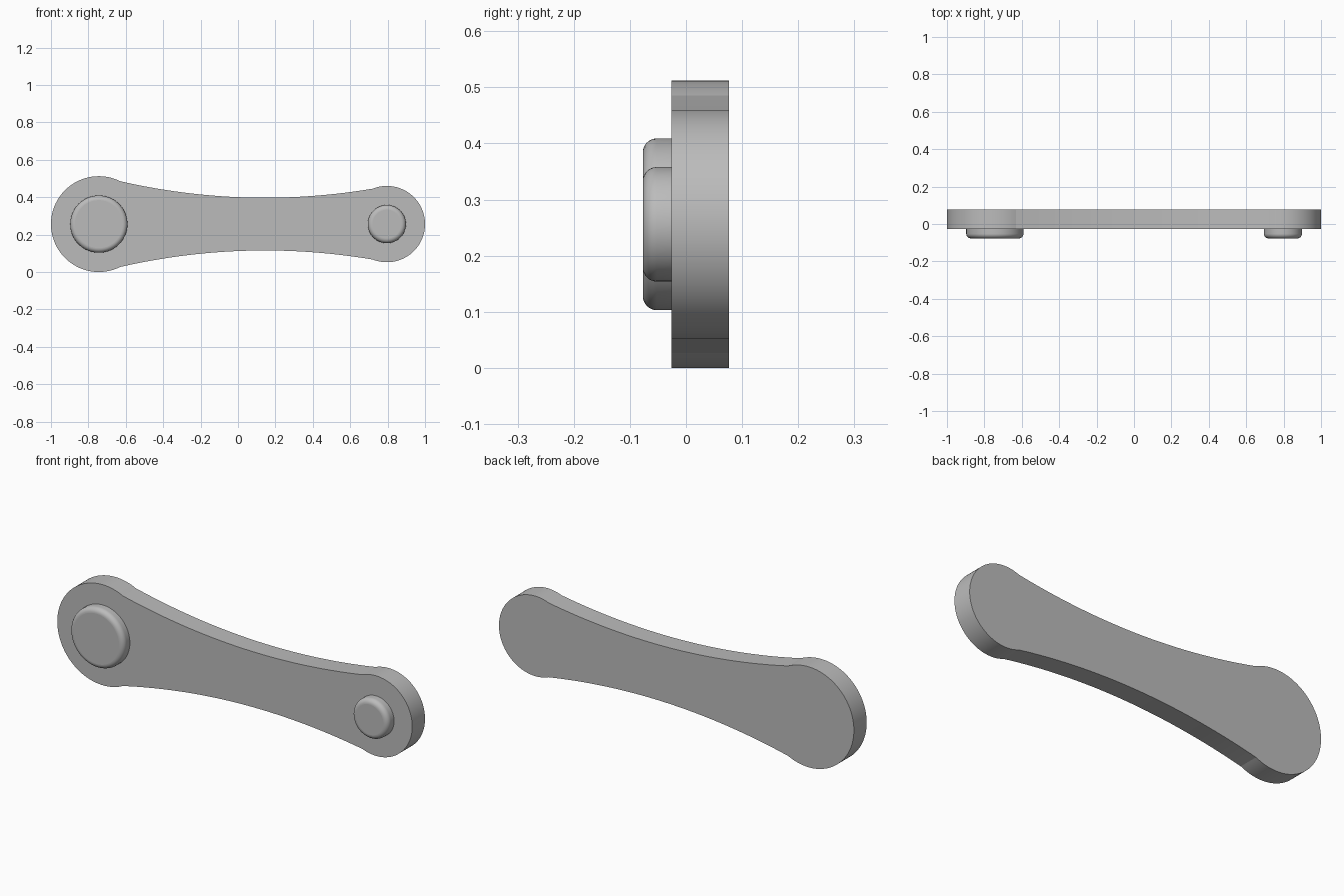
import bpy, bmesh, math
from mathutils import Vector, Matrix

cube = bpy.data.objects.get("Cube")
if cube:
    bpy.data.objects.remove(cube, do_unlink=True)

MID_Z = 0.256
BACK_Y, FACE_Y, PIN_Y = 0.077, -0.026, -0.077
BIG_X, BIG_R, BIG_PIN_R = -0.744, 0.256, 0.153
SMALL_X, SMALL_R, SMALL_PIN_R = 0.796, 0.204, 0.102

# Single grey finish
grey = bpy.data.materials.new("grey metal")
grey.use_nodes = True
color = (0.5, 0.5, 0.5, 1)
grey.diffuse_color = color
grey.node_tree.nodes["Principled BSDF"].inputs["Base Color"].default_value = color


def finish(bm, name, angle):
    bmesh.ops.recalc_face_normals(bm, faces=bm.faces)
    mesh = bpy.data.meshes.new(name)
    bm.to_mesh(mesh)
    bm.free()
    mesh.materials.append(grey)
    obj = bpy.data.objects.new(name, mesh)
    bpy.context.collection.objects.link(obj)
    bpy.ops.object.select_all(action='DESELECT')
    obj.select_set(True)
    bpy.context.view_layer.objects.active = obj
    bpy.ops.object.shade_smooth_by_angle(angle=math.radians(angle))
    # Broad flat caps stay flat
    for poly in mesh.polygons:
        if len(poly.vertices) > 4:
            poly.use_smooth = False
    return obj


def arc(cx, radius, start, end, steps):
    return [(cx + radius * math.cos(start + (end - start) * i / steps),
             radius * math.sin(start + (end - start) * i / steps))
            for i in range(steps + 1)]


# Link plate: two round ends joined by shallow concave edges
big_kink = math.acos((-0.63 - BIG_X) / BIG_R)
small_kink = math.acos((0.72 - SMALL_X) / SMALL_R)
small_end = arc(SMALL_X, SMALL_R, -small_kink, small_kink, 60)
big_end = arc(BIG_X, BIG_R, big_kink, 2 * math.pi - big_kink, 80)

WAIST_X, WAIST_H, STEPS = 0.143, 0.141, 48
x0, h0 = small_end[-1]
x1, h1 = big_end[0]


def waist(x):
    # Each half rises from the waist to its own end
    end_x, end_h = (x0, h0) if x > WAIST_X else (x1, h1)
    return WAIST_H + (end_h - WAIST_H) * ((x - WAIST_X) / (end_x - WAIST_X)) ** 2


xs = [x0 + (x1 - x0) * i / STEPS for i in range(1, STEPS)]
upper = [(x, waist(x)) for x in xs]
lower = [(x, -h) for x, h in reversed(upper)]
outline = small_end + upper + big_end + lower

bm = bmesh.new()
face = bm.faces.new([bm.verts.new((x, FACE_Y, MID_Z + h)) for x, h in outline])
extruded = bmesh.ops.extrude_face_region(bm, geom=[face], use_keep_orig=True)
moved = [v for v in extruded["geom"] if isinstance(v, bmesh.types.BMVert)]
bmesh.ops.translate(bm, verts=moved, vec=Vector((0, BACK_Y - FACE_Y, 0)))
finish(bm, "link_plate", 10)


# Pins: short cylinders with a rounded front rim
def make_pin(name, x, radius):
    inner_y = FACE_Y + 0.01
    bm = bmesh.new()
    bmesh.ops.create_cone(
        bm, cap_ends=True, segments=80, radius1=radius, radius2=radius,
        depth=inner_y - PIN_Y,
        matrix=Matrix.Translation((x, (inner_y + PIN_Y) / 2, MID_Z))
        @ Matrix.Rotation(math.pi / 2, 4, 'X'))
    rim = [e for e in bm.edges if all(v.co.y < PIN_Y + 0.001 for v in e.verts)]
    bmesh.ops.bevel(bm, geom=rim, offset=0.025, segments=8,
                    profile=0.5, affect='EDGES')
    return finish(bm, name, 30)


make_pin("large_pin", BIG_X, BIG_PIN_R)
make_pin("small_pin", SMALL_X, SMALL_PIN_R)
